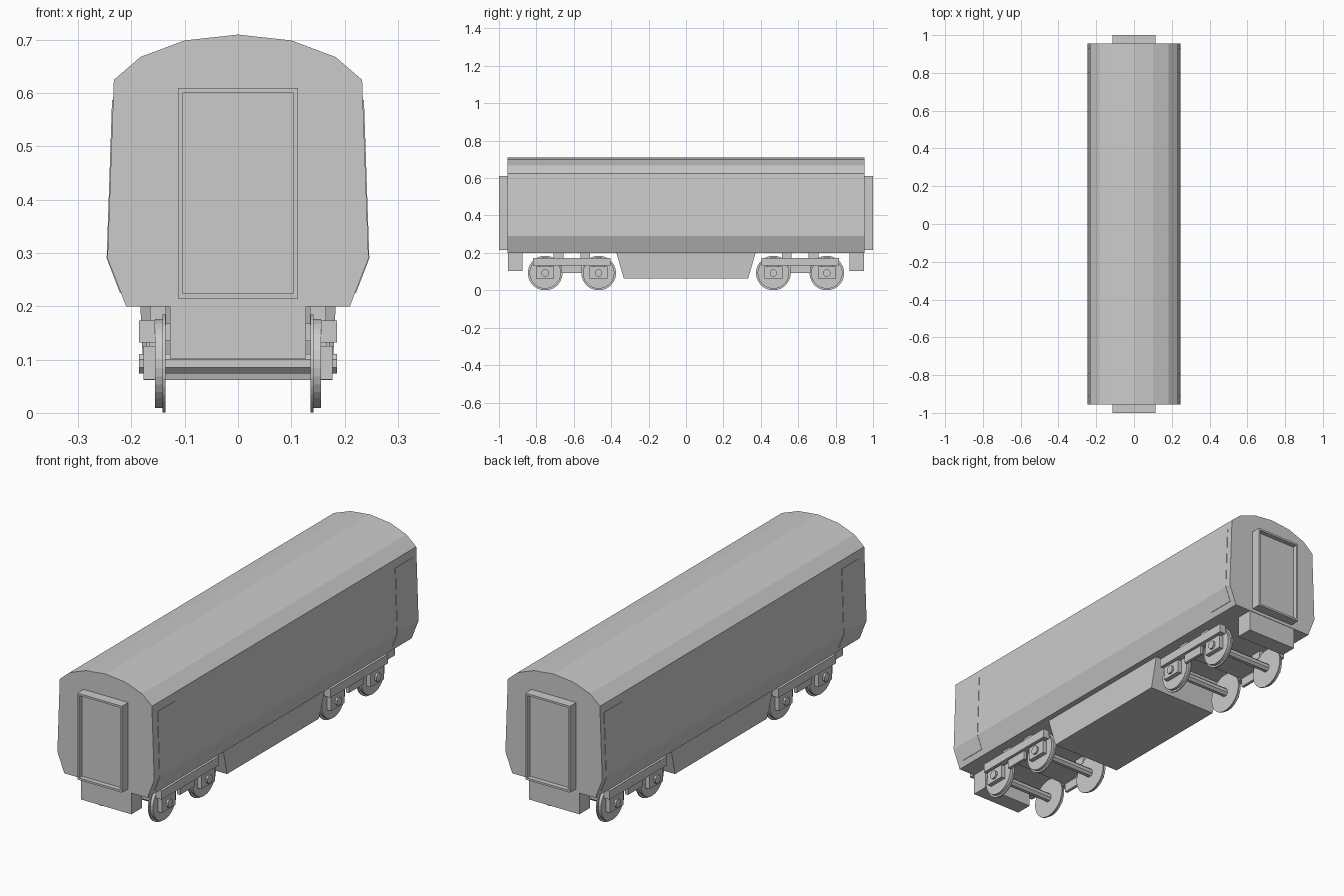
import bpy, bmesh
from math import pi, sin, cos

if "Cube" in bpy.data.objects:
    bpy.data.objects.remove(bpy.data.objects["Cube"])


def make(name, bm):
    bmesh.ops.recalc_face_normals(bm, faces=bm.faces)
    me = bpy.data.meshes.new(name)
    bm.to_mesh(me)
    bm.free()
    ob = bpy.data.objects.new(name, me)
    bpy.context.collection.objects.link(ob)
    return ob


def prism(name, pts, a, b, place):
    """Extrude a 2D outline from a to b; place maps (u, v, w) to x, y, z."""
    bm = bmesh.new()
    lo = [bm.verts.new(place(u, v, a)) for u, v in pts]
    hi = [bm.verts.new(place(u, v, b)) for u, v in pts]
    bm.faces.new(lo)
    bm.faces.new(hi)
    n = len(pts)
    for i in range(n):
        j = (i + 1) % n
        bm.faces.new((lo[i], lo[j], hi[j], hi[i]))
    return make(name, bm)


def along_y(u, v, w):
    return (u, w, v)


def along_x(u, v, w):
    return (w, u, v)


def box(name, x0, x1, y0, y1, z0, z1):
    return prism(name, [(x0, z0), (x1, z0), (x1, z1), (x0, z1)], y0, y1, along_y)


def disc(name, r, n, x0, x1, y, z):
    pts = [(y + r * cos(2 * pi * (i + .5) / n), z + r * sin(2 * pi * (i + .5) / n))
           for i in range(n)]
    return prism(name, pts, x0, x1, along_x)


# Coach body shell
half = [(.21, .2), (.245, .29), (.233, .625), (.183, .668), (.10, .699)]
body = half + [(0, .71)] + [(-x, z) for x, z in reversed(half)]
prism("coach_body", body, -.955, .955, along_y)

# Underfloor equipment case, tapered at both ends
case = prism("underfloor_case", [(-.372, .2), (-.332, .062), (.332, .062), (.372, .2)],
             -.177, .177, along_x)
for v in case.data.vertices:
    if v.co.z > .19:
        v.co.x *= 1.035

# Thin side doors that follow the body profile
door = [(.2215, .225), (.2465, .29), (.2364, .587), (.225, .587), (.225, .295), (.21, .225)]
for s in (-1, 1):
    for e, y0, y1 in (("front", -.917, -.789), ("rear", .80, .928)):
        prism(f"side_door_{e}", [(s * x, z) for x, z in door], y0, y1, along_y)

for e in (-1, 1):
    # Gangway frame with recessed door
    bm = bmesh.new()
    vs = [bm.verts.new((x, e * .955, z)) for x, z in
          ((-.113, .215), (.113, .215), (.113, .61), (-.113, .61))]
    f = bm.faces.new(vs)
    new = bmesh.ops.extrude_face_region(bm, geom=[f])["geom"]
    top = [g for g in new if isinstance(g, bmesh.types.BMFace)][0]
    bmesh.ops.translate(bm, verts=list(top.verts), vec=(0, e * .045, 0))
    bmesh.ops.recalc_face_normals(bm, faces=bm.faces)
    bmesh.ops.inset_region(bm, faces=[top], thickness=.013)
    geo = bmesh.ops.extrude_face_region(bm, geom=[top])["geom"]
    bmesh.ops.translate(bm, verts=[g for g in geo if isinstance(g, bmesh.types.BMVert)],
                        vec=(0, -e * .022, 0))
    bmesh.ops.delete(bm, geom=[top], context='FACES')
    make("gangway", bm)
    # Coupler housing under the body end
    y0, y1 = sorted((e * .875, e * .953))
    box("coupler_housing", -.128, .128, y0, y1, .102, .202)

    # Bogie
    c = e * .61
    box("bogie_bolster", -.157, .157, c - .06, c + .06, .135, .168)
    for s in (-1, 1):
        def side(name, xa, xb, *r):
            box(name, *sorted((s * xa, s * xb)), *r)
        side("bogie_side_frame", .156, .186, c - .207, c + .207, .132, .173)
        side("bogie_lower_bracket", .158, .172, c - .055, c + .055, .092, .133)
        for d in (-1, 1):
            m = c + d * .072
            side("bogie_post", .135, .165, m - .026, m + .026, .165, .202)
            a = c + d * .143
            side("axle_box", .156, .177, a - .048, a + .048, .063, .126)
            side("axle_spring", .156, .166, a - .03, a + .03, .12, .135)
            disc("wheel_flange", .0925, 32, s * .136, s * .142, a, .0925)
            disc("wheel_tread", .084, 32, s * .141, s * .156, a, .0925)
    for d in (-1, 1):
        disc("axle", .02, 8, -.186, .186, c + d * .143, .0925)
